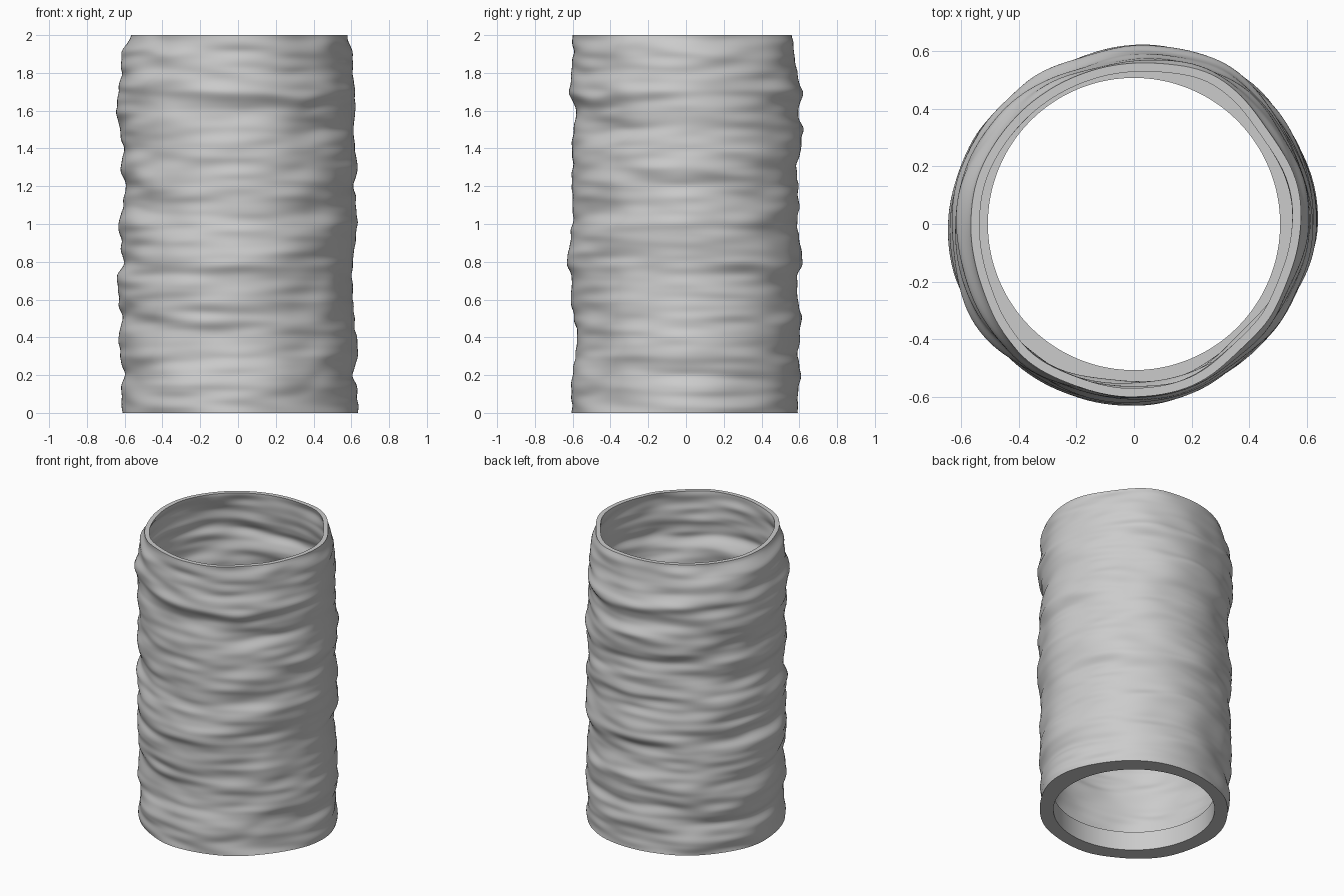
import bpy
import bmesh
import math
from mathutils import Vector, noise

default_cube = bpy.data.objects.get("Cube")
if default_cube:
    bpy.data.objects.remove(default_cube, do_unlink=True)

SEGMENTS = 144
RINGS = 170
HEIGHT = 2.0
WALL = 0.03
LEDGE_HEIGHT = 0.13
BORE_RADIUS = 0.507

# Wall radius in millimetres at even heights, bottom to top
SIDES = (
    (635, 635, 610, 635, 630, 615, 610, 605, 610, 620, 635,
     625, 615, 635, 620, 612, 620, 622, 610, 607, 580),    # left
    (595, 595, 610, 595, 605, 615, 595, 590, 620, 610, 590,
     600, 595, 588, 610, 620, 595, 622, 590, 576, 563),    # back
    (610, 618, 602, 622, 630, 612, 630, 640, 605, 620, 630,
     608, 592, 620, 603, 625, 645, 630, 618, 615, 565),    # right
    (605, 605, 605, 585, 575, 590, 610, 605, 630, 615, 600,
     600, 605, 600, 605, 595, 580, 620, 605, 600, 600),    # front
)

# Lasting bulges and dents around the wall: degrees, depth, width
LOBES = ((60, 0.012, 18), (112, -0.018, 20), (140, -0.008, 18),
         (218, 0.012, 25), (312, -0.024, 20), (337, -0.016, 14))


def ease(t):
    return t * t * (3 - 2 * t)


def side_radius(side, z):
    """Smooth radius of one side at height z."""
    values = SIDES[side % 4]
    pos = min(max(z / HEIGHT, 0), 1) * (len(values) - 1)
    i = min(int(pos), len(values) - 2)
    return (values[i] + (values[i + 1] - values[i]) * ease(pos - i)) / 1000


def wall_radius(angle, z):
    """Wavy outer radius, with folds that run around the tube."""
    c, s = math.cos(angle), math.sin(angle)
    quarter = angle / (math.pi / 2)
    side = int(quarter)
    t = ease(quarter - side)
    diagonal = math.sin(2 * angle) ** 2
    drift = 0.06 * diagonal * noise.noise(Vector((c * 2, s * 2, z * 2)))
    a, b = side_radius(side, z + drift), side_radius(side + 1, z + drift)
    r = a + (b - a) * t
    for degrees, depth, width in LOBES:
        gap = (math.degrees(angle) - degrees + 180) % 360 - 180
        r += depth * math.exp(-(gap / width) ** 2)
    folds = noise.noise(Vector((c * 1.6, s * 1.6, z * 7 + 5)))
    creases = noise.noise(Vector((c * 2, s * 2, z * 17)))
    return r + 0.026 * diagonal * folds + 0.011 * creases


def add_ring(bm, radius_at, z):
    ring = []
    for k in range(SEGMENTS):
        angle = 2 * math.pi * k / SEGMENTS
        r = radius_at(angle, z)
        ring.append(bm.verts.new((r * math.cos(angle), r * math.sin(angle), z)))
    return ring


def inner_radius(angle, z):
    return wall_radius(angle, z) - WALL


def bore_radius(angle, z):
    return BORE_RADIUS


# Rings go up the outside, over the rim, down the inside and through the base
bm = bmesh.new()
rings = [add_ring(bm, wall_radius, HEIGHT * i / RINGS) for i in range(RINGS + 1)]
inner_span = HEIGHT - LEDGE_HEIGHT
rings += [add_ring(bm, inner_radius, HEIGHT - inner_span * i / RINGS)
          for i in range(RINGS + 1)]
rings += [add_ring(bm, bore_radius, z) for z in (LEDGE_HEIGHT, 0)]

for lower, upper in zip(rings, rings[1:] + rings[:1]):
    for k in range(SEGMENTS):
        n = (k + 1) % SEGMENTS
        bm.faces.new((lower[k], lower[n], upper[n], upper[k]))
bmesh.ops.recalc_face_normals(bm, faces=bm.faces)

mesh = bpy.data.meshes.new("wavy_sleeve")
bm.to_mesh(mesh)
bm.free()
sleeve = bpy.data.objects.new("wavy_sleeve", mesh)
bpy.context.collection.objects.link(sleeve)

# Plain grey finish
grey = bpy.data.materials.new("light_grey")
grey.use_nodes = True
colour = (0.6, 0.6, 0.6, 1)
grey.diffuse_color = colour
grey.node_tree.nodes["Principled BSDF"].inputs["Base Color"].default_value = colour
mesh.materials.append(grey)

# Smooth walls with crisp rim, ledge and base edges
bpy.ops.object.select_all(action="DESELECT")
sleeve.select_set(True)
bpy.context.view_layer.objects.active = sleeve
bpy.ops.object.shade_smooth_by_angle(angle=math.radians(50))
